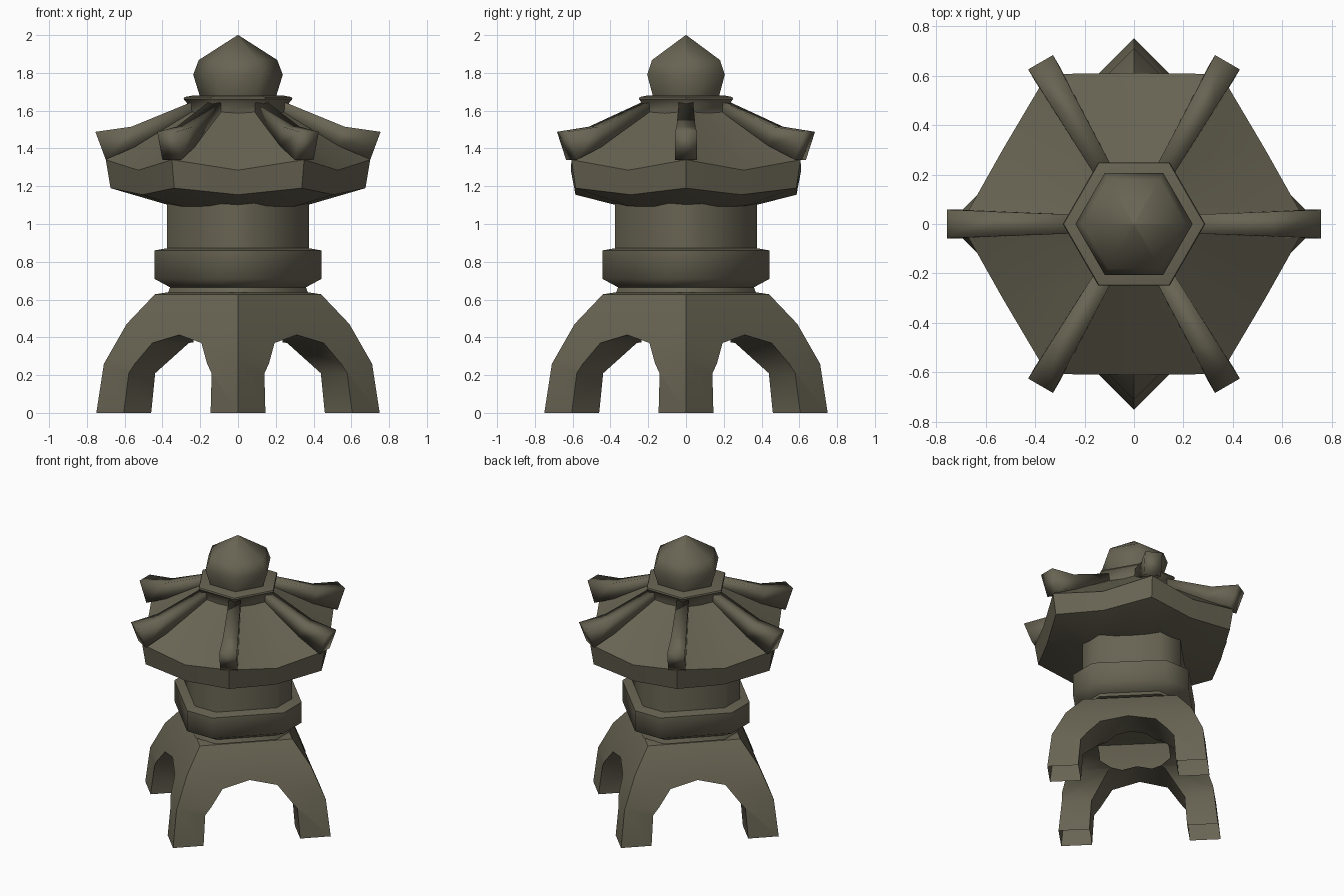
import bpy, bmesh, math
from mathutils import Matrix

if "Cube" in bpy.data.objects:
    bpy.data.objects.remove(bpy.data.objects["Cube"])

stone = bpy.data.materials.new("weathered stone")
stone.diffuse_color = (0.140, 0.128, 0.087, 1)
stone.use_nodes = True
stone.node_tree.nodes["Principled BSDF"].inputs["Base Color"].default_value = stone.diffuse_color


def finish(name, bm, angle):
    bmesh.ops.recalc_face_normals(bm, faces=bm.faces[:])
    me = bpy.data.meshes.new(name)
    bm.to_mesh(me)
    bm.free()
    me.materials.append(stone)
    ob = bpy.data.objects.new(name, me)
    bpy.context.collection.objects.link(ob)
    smooth(ob, angle)
    return ob


def smooth(ob, angle):
    bpy.ops.object.select_all(action='DESELECT')
    bpy.context.view_layer.objects.active = ob
    ob.select_set(True)
    bpy.ops.object.shade_smooth_by_angle(angle=math.radians(angle))


def loft(bm, rings):
    """Skin a stack of equal-length point rings and cap both ends."""
    vs = [[bm.verts.new(p) for p in ring] for ring in rings]
    n = len(vs[0])
    for a, b in zip(vs, vs[1:]):
        for i in range(n):
            j = (i + 1) % n
            bm.faces.new((a[i], a[j], b[j], b[i]))
    bm.faces.new(vs[0][::-1])
    bm.faces.new(vs[-1])


def ngon(n, r, z):
    return [(r * math.cos(2 * math.pi * i / n), r * math.sin(2 * math.pi * i / n), z)
            for i in range(n)]


def octagon(r, z, k=0.23):
    # square turned 45 degrees with its corners cut off
    k *= r
    return [(r, -k, z), (r, k, z), (k, r, z), (-k, r, z),
            (-r, k, z), (-r, -k, z), (-k, -r, z), (k, -r, z)]


# four-legged base: diamond plan, cut by two crossing arches, hollow above
bm = bmesh.new()
loft(bm, [ngon(4, r, z) for r, z in
          [(.75, 0), (.71, .26), (.59, .47), (.44, .628), (.36, .64)]])
base = finish("legged_base", bm, 40)

cutters = []
half = [(.330, -.1), (.325, 0), (.31, .21), (.184, .37)]
arch = half + [(0, .413)] + [(-s, z) for s, z in reversed(half)]
for k in range(2):
    bm = bmesh.new()
    loft(bm, [[(s, d, z) for s, z in arch] for d in (-1, 1)])
    bm.transform(Matrix.Rotation(math.radians(45 + 90 * k), 4, 'Z'))
    cutters.append(finish("arch_cutter", bm, 40))
bm = bmesh.new()
loft(bm, [octagon(.235, z, .4) for z in (.1, .55)])
cutters.append(finish("hollow_cutter", bm, 40))
for c in cutters:
    c.hide_render = True
    mod = base.modifiers.new("cut", 'BOOLEAN')
    mod.operation = 'DIFFERENCE'
    mod.solver = 'EXACT'
    mod.object = c
bpy.context.view_layer.update()
dg = bpy.context.evaluated_depsgraph_get()
cut_mesh = bpy.data.meshes.new_from_object(base.evaluated_get(dg))
base.modifiers.clear()
base.data = cut_mesh
for c in cutters:
    bpy.data.objects.remove(c)
# the base is an open shell: no soles under the feet, open in the middle
bm = bmesh.new()
bm.from_mesh(cut_mesh)
drop = []
for f in bm.faces:
    c = f.calc_center_median()
    if c.z < .005 or (math.hypot(c.x, c.y) < .27 and .42 < c.z < .6):
        drop.append(f)
bmesh.ops.delete(bm, geom=drop, context='FACES')
bm.to_mesh(cut_mesh)
bm.free()
smooth(base, 40)

# column with its neck and wide collar
bm = bmesh.new()
loft(bm, [octagon(r, z) for r, z in
          [(.37, .637), (.36, .665), (.443, .71), (.443, .86), (.375, .872), (.375, 1.13)]])
finish("column", bm, 65)

# six-sided roof with eaves that dip between the corners
bm = bmesh.new()
rings = []
for rc, zc, rm, zm in [(.36, 1.098, .31, 1.085), (.675, 1.19, .585, 1.155),
                       (.70, 1.34, .61, 1.285), (.26, 1.6, .225, 1.59)]:
    rings.append([(r * math.cos(math.radians(30 * i)), r * math.sin(math.radians(30 * i)), z)
                  for i in range(12) for r, z in [((rc, zc), (rm, zm))[i % 2]]])
loft(bm, rings)
finish("roof", bm, 22)

# ridge beams on the six hips
for i in range(6):
    bm = bmesh.new()
    loft(bm, [[(rt, -w, zt), (rt, w, zt), (rb, w, zb), (rb, -w, zb)]
              for rt, zt, rb, zb, w in [(.24, 1.648, .24, 1.57, .038),
                                        (.565, 1.515, .53, 1.415, .05),
                                        (.755, 1.488, .70, 1.34, .058)]])
    bm.transform(Matrix.Rotation(math.radians(60 * i), 4, 'Z'))
    finish("roof_ridge_%d" % (i + 1), bm, 100)

# hexagonal cap plate
bm = bmesh.new()
loft(bm, [ngon(6, r, z) for r, z in
          [(.265, 1.58), (.27, 1.64), (.288, 1.662), (.284, 1.672), (.24, 1.68)]])
finish("roof_cap", bm, 50)

# pointed finial
bm = bmesh.new()
loft(bm, [ngon(6, r, z) for r, z in
          [(.20, 1.67), (.237, 1.79), (.208, 1.868), (.002, 2.0)]])
finish("finial", bm, 65)
